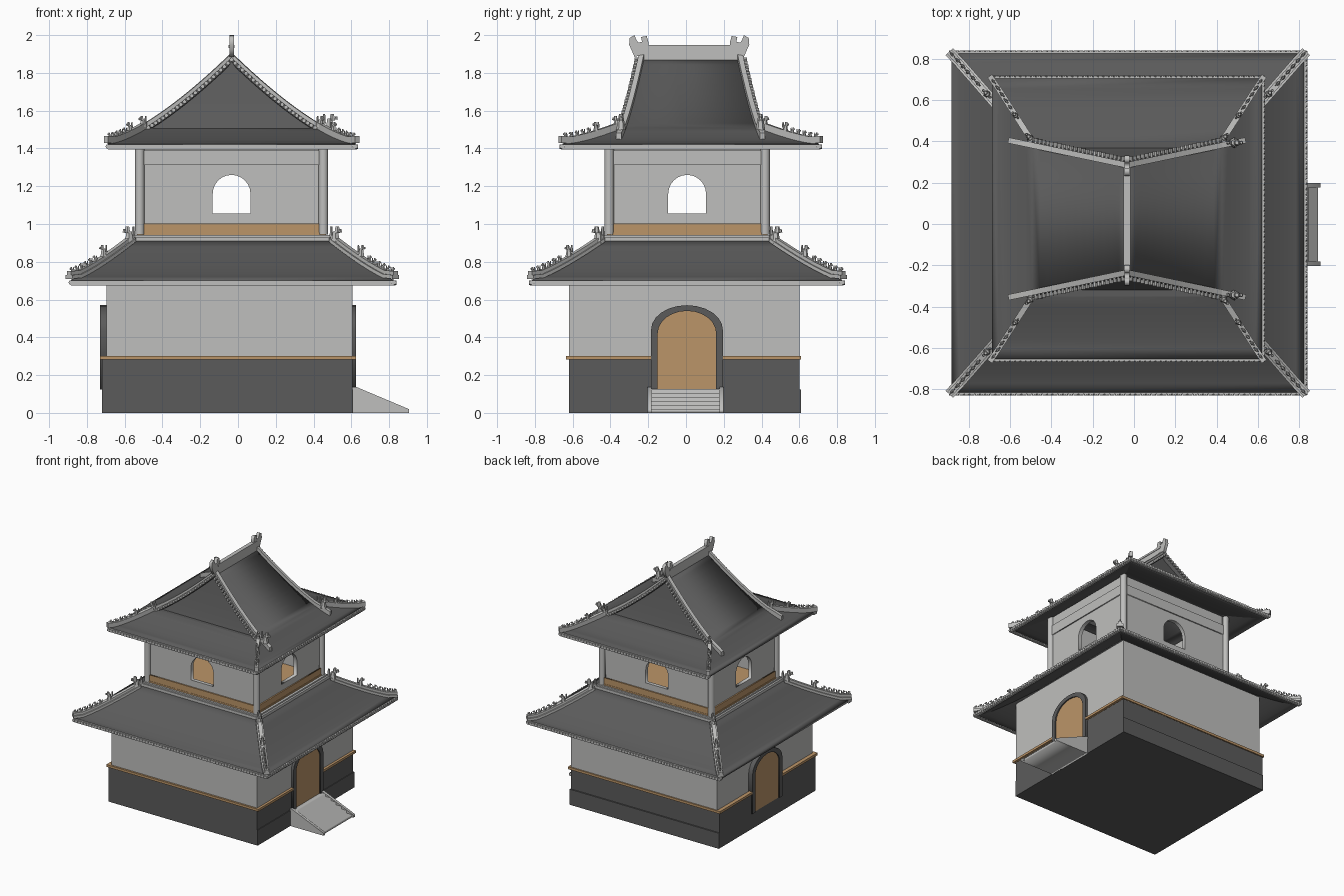
import bpy, bmesh, math
from mathutils import Vector, Matrix

cube = bpy.data.objects.get("Cube")
if cube:
    bpy.data.objects.remove(cube, do_unlink=True)


def material(name, rgb):
    m = bpy.data.materials.new(name)
    m.use_nodes = True
    m.diffuse_color = (*rgb, 1)
    m.node_tree.nodes["Principled BSDF"].inputs["Base Color"].default_value = (*rgb, 1)
    return m


LIGHT = material("light_stone", (0.52, 0.52, 0.51))
DARK = material("dark_slate", (0.105, 0.105, 0.105))
TAN = material("tan_wood", (0.50, 0.30, 0.14))


def select(obj):
    bpy.ops.object.select_all(action="DESELECT")
    obj.select_set(True)
    bpy.context.view_layer.objects.active = obj


def finish(name, bm, mat, smooth=None):
    bmesh.ops.remove_doubles(bm, verts=bm.verts, dist=1e-5)
    bmesh.ops.recalc_face_normals(bm, faces=bm.faces)
    mesh = bpy.data.meshes.new(name)
    bm.to_mesh(mesh)
    bm.free()
    mesh.materials.append(mat)
    obj = bpy.data.objects.new(name, mesh)
    bpy.context.collection.objects.link(obj)
    if smooth:
        select(obj)
        bpy.ops.object.shade_smooth_by_angle(angle=math.radians(smooth))
    return obj


def box(name, mat, x0, x1, y0, y1, z0, z1):
    bm = bmesh.new()
    m = Matrix.Translation(((x0 + x1) / 2, (y0 + y1) / 2, (z0 + z1) / 2))
    bmesh.ops.create_cube(bm, size=1, matrix=m @ Matrix.Diagonal((x1 - x0, y1 - y0, z1 - z0, 1)))
    return finish(name, bm, mat)


def panel(name, mat, loops, depth, loc, turn=0):
    """Upright filled outline; turn=90 lays its width along y."""
    cu = bpy.data.curves.new(name, "CURVE")
    cu.dimensions, cu.fill_mode, cu.extrude = "2D", "BOTH", depth / 2
    for loop in loops:
        sp = cu.splines.new("POLY")
        sp.points.add(len(loop) - 1)
        for pt, (u, v) in zip(sp.points, loop):
            pt.co = (u, v, 0, 1)
        sp.use_cyclic_u = True
    cu.materials.append(mat)
    obj = bpy.data.objects.new(name, cu)
    bpy.context.collection.objects.link(obj)
    obj.location = loc
    obj.rotation_euler = (math.pi / 2, 0, math.radians(turn))
    select(obj)
    bpy.ops.object.convert(target="MESH")


def arch(half, z0, spring, rise, n=12):
    arc = [(half * math.cos(math.pi * i / n), spring + rise * math.sin(math.pi * i / n)) for i in range(n + 1)]
    return [(-half, z0), (half, z0)] + arc


def sweep(bm, pts, w, lo, hi):
    """Rectangular bar following a path."""
    rings = []
    for i, p in enumerate(pts):
        d = pts[min(i + 1, len(pts) - 1)] - pts[max(i - 1, 0)]
        s = Vector((-d.y, d.x, 0)).normalized() * w / 2
        rings.append([bm.verts.new(p + o + Vector((0, 0, h)))
                      for o, h in ((s, lo), (-s, lo), (-s, hi), (s, hi))])
    for a, b in zip(rings, rings[1:]):
        for k in range(4):
            bm.faces.new((a[k], a[k - 1], b[k - 1], b[k]))
    bm.faces.new(rings[0])
    bm.faces.new(rings[-1])


def beads(bm, a, b, axis, r=0.012, length=0.03, step=0.025):
    """Row of round tile ends from a to b, pointing along axis."""
    n = max(1, round((b - a).length / step))
    rot = Vector(axis).to_track_quat("Z", "Y").to_matrix().to_4x4()
    for i in range(n + 1):
        bmesh.ops.create_cone(bm, segments=8, radius1=r, radius2=r, depth=length, cap_ends=True,
                              matrix=Matrix.Translation(a.lerp(b, i / n)) @ rot)


def beast(bm, p, s, out):
    """Sitting roof guardian: body, head, snout and raised tail."""
    out = Vector((out[0], out[1], 0)).normalized()
    up = Vector((0, 0, 1))
    for o, h, r, tall in ((0, .35, .3, .7), (.15, .8, .2, .4), (.4, .75, .12, .2), (-.35, .7, .12, .6)):
        bmesh.ops.create_cone(bm, segments=6, radius1=r * s, radius2=r * s * .6, depth=tall * s, cap_ends=True,
                              matrix=Matrix.Translation(p + out * o * s + up * h * s))


def eaves(name, cx, cy, hx, hy, z):
    """Light edge strip and tile ends on three sides."""
    bm = bmesh.new()
    corner = {(i, j): Vector((cx + i * hx, cy + j * hy, z)) for i in (-1, 1) for j in (-1, 1)}
    for a, b, axis in (((-1, -1), (1, -1), (0, 1, 0)), ((1, -1), (1, 1), (1, 0, 0)), ((1, 1), (-1, 1), (0, 1, 0))):
        sweep(bm, [corner[a], corner[b]], 0.016, -0.016, 0.012)
        beads(bm, corner[a], corner[b], axis)
    finish(name, bm, LIGHT)


def thicken(obj, t):
    mod = obj.modifiers.new("thickness", "SOLIDIFY")
    mod.thickness, mod.offset = t, -1


# Ground storey: plinth, base, wall and trim band
box("plinth", DARK, -0.72, 0.61, -0.62, 0.61, 0, 0.125)
box("base", DARK, -0.72, 0.605, -0.62, 0.60, 0.125, 0.29)
box("lower_wall", LIGHT, -0.695, 0.605, -0.62, 0.60, 0.28, 0.78)
for y in (-0.625, 0.60):
    box("trim_band", TAN, -0.73, 0.625, y - 0.01, y + 0.01, 0.283, 0.302)
for x in (-0.715, 0.61):
    for y0, y1 in ((-0.63, -0.185), (0.195, 0.605)):
        box("trim_band", TAN, x - 0.015, x + 0.015, y0, y1, 0.283, 0.302)

# Arched doors on both sides
outer, inner = arch(0.19, 0.125, 0.44, 0.13), arch(0.155, 0.125, 0.42, 0.12)
frame = outer[1:] + outer[:1] + inner[:1] + inner[:0:-1]
for x, s in ((0.603, 1), (-0.708, -1)):
    panel("door_frame", DARK, [frame], 0.045, (x, 0.005, 0), 90)
    panel("door", TAN, [inner], 0.03, (x - 0.002 * s, 0.005, 0), 90)

# Stairs
steps, run, rise = 6, 0.047, 0.021
profile = [(0.605, 0)]
for i in range(steps):
    profile += [(0.892 - i * run, i * rise), (0.892 - i * run, (i + 1) * rise)]
profile.append((0.605, steps * rise))
panel("steps", LIGHT, [profile[:1] + profile[1:]], 0.37, (0, -0.002, 0))
for y in (-0.193, 0.188):
    panel("stair_side", LIGHT, [[(0.605, 0), (0.905, 0), (0.905, 0.02), (0.625, 0.138), (0.605, 0.138)]],
          0.022, (0, y, 0))

# Lower roof
LX, LY, HX, HY = -0.03, 0.005, 0.855, 0.822
TX, TY, N = 0.53, 0.45, 8


def lower(i, j, t):
    return Vector((LX + i * (HX + (TX - HX) * t), LY + j * (HY + (TY - HY) * t), 0.705 + 0.205 * t ** 1.25))


bm = bmesh.new()
sides = ((-1, -1), (1, -1), (1, 1), (-1, 1))
for k in range(N):
    for a, b in zip(sides, sides[1:] + sides[:1]):
        bm.faces.new([bm.verts.new(lower(*c, t / N)) for c, t in ((a, k), (b, k), (b, k + 1), (a, k + 1))])
thicken(finish("lower_roof", bm, DARK, 20), 0.025)
eaves("lower_eaves", LX, LY, HX, HY, 0.69)
bm = bmesh.new()
for c in sides:
    path = [lower(*c, t / N) for t in range(N + 1)]
    path[0] += Vector((c[0] * 0.01, c[1] * 0.008, 0.01))
    sweep(bm, path, 0.03, -0.005, 0.035)
    sweep(bm, path, 0.05, -0.005, 0.015)
    for k in range(6):
        beast(bm, lower(*c, 0.02 + k * 0.075) + Vector((0, 0, 0.03)), 0.035, c)
    beast(bm, lower(*c, 0.53) + Vector((0, 0, 0.03)), 0.06, c)
    beast(bm, lower(*c, 0.95) + Vector((0, 0, 0)), 0.09, c)
finish("lower_hip_ridges", bm, LIGHT)
box("lower_roof_collar", LIGHT, LX - TX, LX + TX, LY - TY, LY + TY, 0.895, 0.932)
box("collar_cap", LIGHT, LX - 0.515, LX + 0.515, LY - 0.44, LY + 0.44, 0.932, 0.943)

# Upper storey: deck, pierced walls, columns
UX, UY, WX, WY = -0.034, 0.006, 0.486, 0.413
box("deck", TAN, UX - 0.5, UX + 0.5, UY - 0.425, UY + 0.425, 0.943, 0.955)
window = arch(0.1, 1.055, 1.16, 0.1)
for s in (-1, 1):
    for half, off, turn in ((WX, WY, 0), (WY, WX, 90)):
        def place(d):
            return (UX + s * d, UY, 0) if turn else (UX, UY + s * d, 0)

        def rect(z0, z1):
            return [(-half, z0), (half, z0), (half, z1), (-half, z1)]
        panel("upper_wall", LIGHT, [rect(0.95, 1.465), window], 0.03, place(off - 0.015), turn)
        panel("wall_base_board", TAN, [rect(0.95, 1.003)], 0.012, place(off + 0.004), turn)
        panel("lintel", LIGHT, [rect(1.312, 1.39)], 0.012, place(off + 0.003), turn)
    for t in (-1, 1):
        bm = bmesh.new()
        bmesh.ops.create_cone(bm, segments=16, radius1=0.025, radius2=0.025, depth=0.52, cap_ends=True,
                              matrix=Matrix.Translation((UX + s * WX, UY + t * WY, 1.205)))
        finish("column", bm, LIGHT, 40)

# Upper roof: curved hip-and-gable
RX, RY, EX, EY, G = -0.034, 0.025, 0.655, 0.68, 0.46


def width(d):
    return 0.28 + 0.21 * d if d <= G else 0.3766 + (EY - 0.3766) * (d - G) / (EX - G)


def roof(i, j, d, pull=0, drop=0):
    z = 1.425 + 0.455 * (1 - d / EX) ** 1.4
    return Vector((RX + i * d, RY + j * (width(d) - pull), z - drop))


high = [G * k / 12 for k in range(13)]
low = [G + (EX - G) * k / 6 for k in range(7)]


def strip(bm, left, right):
    for k in range(len(left) - 1):
        quad = [left[k], right[k], right[k + 1], left[k + 1]]
        if (quad[0] - quad[1]).length < 1e-6:
            quad.pop(0)
        bm.faces.new([bm.verts.new(p) for p in quad])


bm = bmesh.new()
for s in (-1, 1):
    rows = high + low[1:]
    strip(bm, [roof(s, -1, d) for d in rows], [roof(s, 1, d) for d in rows])
    strip(bm, [roof(-1, s, d) for d in low], [roof(1, s, d) for d in low])
thicken(finish("upper_roof", bm, DARK, 20), 0.022)
bm = bmesh.new()
for s in (-1, 1):
    strip(bm, [roof(-1, s, d, 0.03, 0.01) for d in high], [roof(1, s, d, 0.03, 0.01) for d in high])
    sweep(bm, [roof(i, s, G, 0.015, 0.01) for i in (-1, 1)], 0.04, -0.01, 0.008)
finish("gables", bm, DARK, 20)
eaves("upper_eaves", RX, RY, EX, EY, 1.41)

# Gable edge ridges, tile ends, hips and guardians
bm = bmesh.new()
for i, j in sides:
    edge = [roof(i, j, d, 0.02) for d in high]
    edge += [Vector((RX + i * d, RY + j * (0.26 + 0.21 * d), roof(1, 1, d).z + 0.008)) for d in (0.52, 0.575)]
    sweep(bm, edge, 0.028, -0.01, 0.026)
    rim = [roof(i, j, d, -0.004, 0.01) for d in high]
    for a, b in zip(rim, rim[1:]):
        beads(bm, a, b, (0, 1, 0), 0.011, 0.026)
    hip = [roof(i, j, d) for d in low]
    hip[-1] += Vector((i * 0.01, j * 0.012, 0.008))
    sweep(bm, hip, 0.028, -0.005, 0.032)
    for k in range(5):
        beast(bm, roof(i, j, EX - 0.01 - k * 0.02) + Vector((0, 0, 0.025)), 0.032, (i, j))
    beast(bm, roof(i, j, 0.54) + Vector((0, 0, 0.025)), 0.05, (i, j))
    beast(bm, roof(i, j, G + 0.01) + Vector((0, 0, 0.01)), 0.06, (i, j))
    if i > 0:
        beast(bm, edge[-2] + Vector((0, 0, 0.015)), 0.085, (1, 0))
finish("upper_ridges", bm, LIGHT)

# Main ridge with curled end finials
box("main_ridge", LIGHT, RX - 0.012, RX + 0.012, RY - 0.27, RY + 0.27, 1.865, 1.932)
box("main_ridge_cap", LIGHT, RX - 0.016, RX + 0.016, RY - 0.25, RY + 0.25, 1.932, 1.947)
finial = [(0.22, 1.90), (0.29, 1.885), (0.305, 1.92), (0.318, 1.95), (0.315, 1.985), (0.29, 2.0),
          (0.28, 1.975), (0.27, 1.96), (0.25, 1.965), (0.255, 1.99), (0.225, 1.995), (0.215, 1.96)]
for s in (-1, 1):
    panel("ridge_finial", LIGHT, [[(s * u, v) for u, v in finial]], 0.024, (RX, RY - 0.008, 0), 90)
